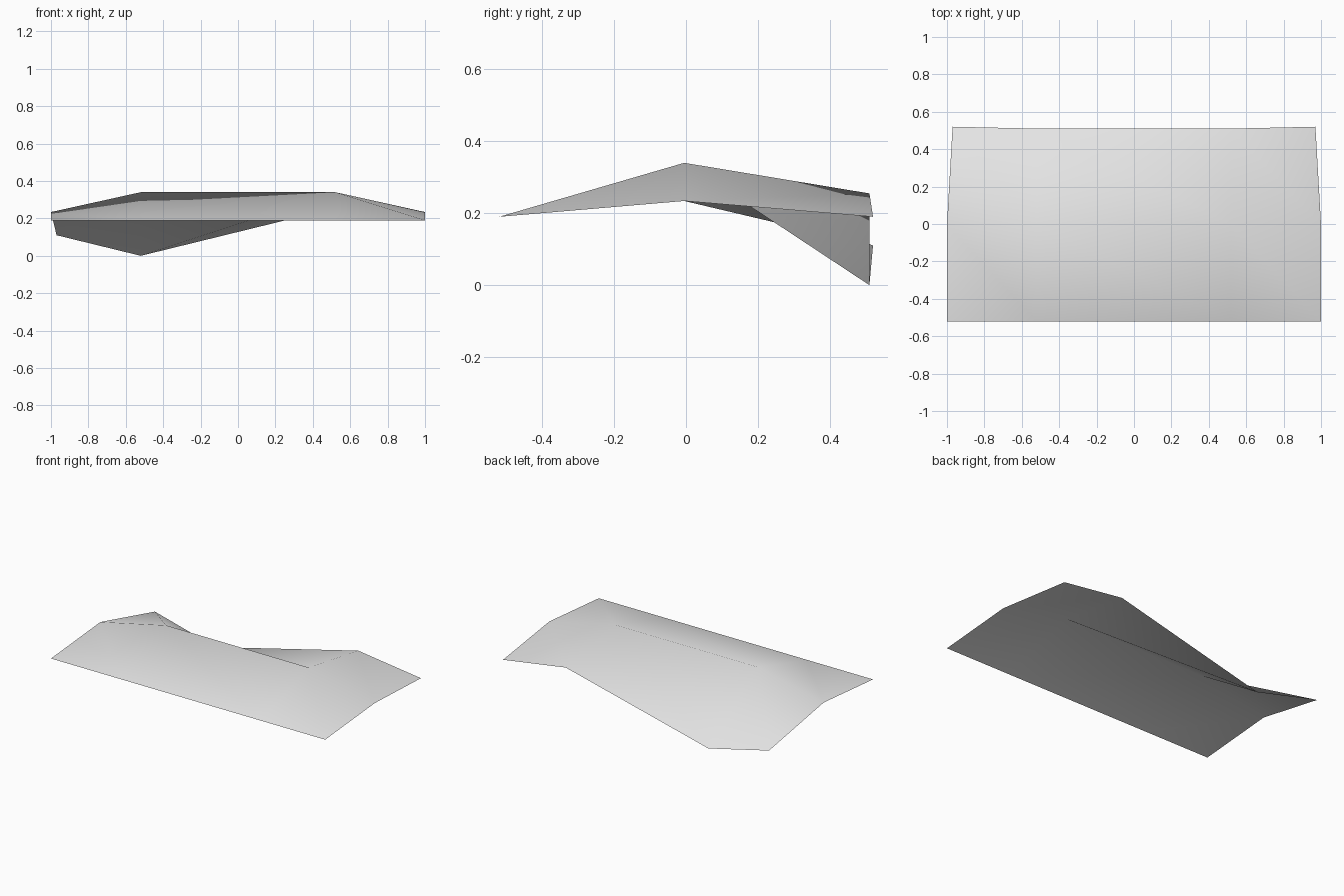
import bpy
import bmesh

# Remove the default cube only
cube = bpy.data.objects.get("Cube")
if cube:
    bpy.data.objects.remove(cube, do_unlink=True)

# Plain grey material
grey = bpy.data.materials.new("light_grey")
grey.use_nodes = True
color = (0.8, 0.8, 0.8, 1.0)
grey.diffuse_color = color
grey.node_tree.nodes["Principled BSDF"].inputs["Base Color"].default_value = color

# Cross-sections of the sheet, from front to back, each running from -x to +x
front_edge = [(x, -0.52, 0.19) for x in (-1, -0.52, 0.52, 1)]
ridge = [(-1, -0.005, 0.234), (-0.52, -0.005, 0.34), (0.52, -0.005, 0.34), (1, -0.005, 0.234)]
back_edge = [(-0.97, 0.52, 0.11), (-0.52, 0.51, 0.0), (0.52, 0.51, 0.255), (0.97, 0.52, 0.19)]

# Skin neighbouring sections with triangles, all diagonals running the same way
bm = bmesh.new()
rows = [[bm.verts.new(p) for p in section] for section in (front_edge, ridge, back_edge)]
for near, far in zip(rows, rows[1:]):
    for i in range(len(near) - 1):
        bm.faces.new((near[i], near[i + 1], far[i]))
        bm.faces.new((near[i + 1], far[i + 1], far[i]))

# Smooth shading over the whole sheet
for face in bm.faces:
    face.smooth = True
mesh = bpy.data.meshes.new("folded_sheet")
bm.to_mesh(mesh)
bm.free()
mesh.materials.append(grey)
sheet = bpy.data.objects.new("folded_sheet", mesh)
bpy.context.collection.objects.link(sheet)
